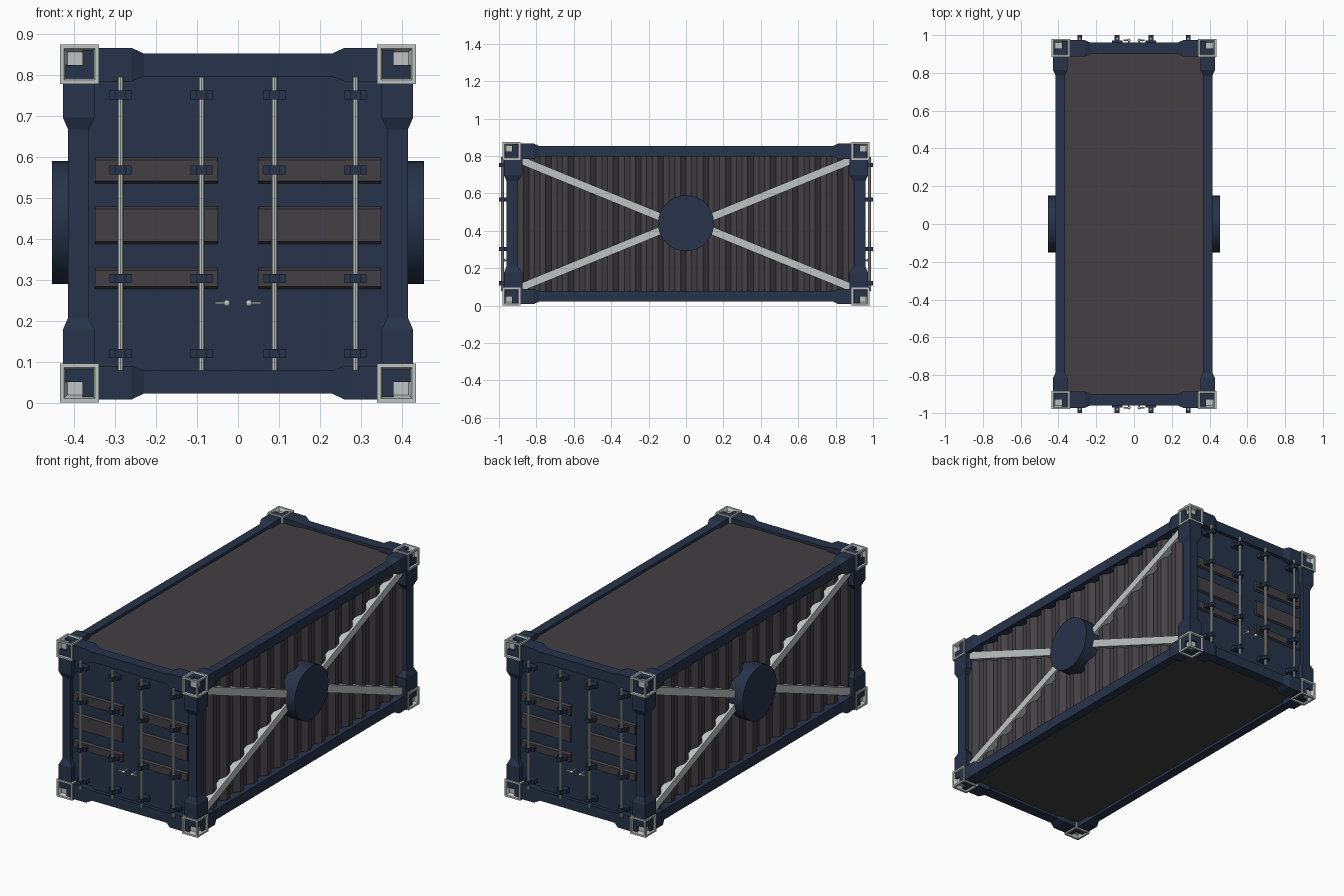
import bpy, bmesh, math
from mathutils import Matrix, Vector

if "Cube" in bpy.data.objects:
    bpy.data.objects.remove(bpy.data.objects["Cube"])

H = 0.875  # overall height


def material(name, rgb):
    m = bpy.data.materials.new(name)
    m.diffuse_color = (*rgb, 1)
    m.use_nodes = True
    m.node_tree.nodes["Principled BSDF"].inputs["Base Color"].default_value = m.diffuse_color
    return m


BLUE = material("navy paint", (0.020, 0.033, 0.068))
GREY = material("dark grey panel", (0.056, 0.050, 0.056))
STEEL = material("pale steel", (0.52, 0.56, 0.55))


def finish(bm, name, mat, smooth=False):
    bmesh.ops.recalc_face_normals(bm, faces=bm.faces)
    me = bpy.data.meshes.new(name)
    bm.to_mesh(me)
    bm.free()
    me.materials.append(mat)
    ob = bpy.data.objects.new(name, me)
    bpy.context.collection.objects.link(ob)
    if smooth:
        bpy.ops.object.select_all(action='DESELECT')
        ob.select_set(True)
        bpy.context.view_layer.objects.active = ob
        bpy.ops.object.shade_smooth_by_angle(angle=math.radians(35))
    return ob


def box(name, mat, lo, hi):
    bm = bmesh.new()
    size = [b - a for a, b in zip(lo, hi)]
    mid = [(a + b) / 2 for a, b in zip(lo, hi)]
    bmesh.ops.create_cube(bm, size=1, matrix=Matrix.Translation(mid) @ Matrix.Diagonal((*size, 1)))
    return finish(bm, name, mat)


def cylinder(name, mat, centre, radius, depth, axis, sides):
    bm = bmesh.new()
    rot = Vector((0, 0, 1)).rotation_difference(Vector(axis)).to_matrix().to_4x4()
    bmesh.ops.create_cone(bm, cap_ends=True, segments=sides, radius1=radius, radius2=radius,
                          depth=depth, matrix=Matrix.Translation(centre) @ rot)
    return finish(bm, name, mat, True)


def loft(name, mat, rings):
    """Bridge equal-sized closed rings of points and cap both ends."""
    bm = bmesh.new()
    vs = [[bm.verts.new(p) for p in r] for r in rings]
    n = len(vs[0])
    for a, b in zip(vs, vs[1:]):
        for i in range(n):
            j = (i + 1) % n
            bm.faces.new((a[i], a[j], b[j], b[i]))
    bm.faces.new(vs[0])
    bm.faces.new(vs[-1])
    return finish(bm, name, mat)


def beam(name, axis, stops, slim, wide):
    """Rectangular beam with thick ends; slim and wide are (a0, a1, b0, b1)."""
    rings = []
    for t, s in zip(stops, (wide, wide, slim, slim, wide, wide)):
        a0, a1, b0, b1 = s
        ring = []
        for a, b in ((a0, b0), (a1, b0), (a1, b1), (a0, b1)):
            p = [a, b]
            p.insert(axis, t)
            ring.append(p)
        rings.append(ring)
    loft(name, BLUE, rings)


# Corner castings with recessed outer faces
def casting(sx, sy, top):
    sz = 1 if top else -1
    bm = bmesh.new()
    c = (sx * 0.3875, sy * 0.9325, H / 2 + sz * (H / 2 - 0.048))
    bmesh.ops.create_cube(bm, size=0.096, matrix=Matrix.Translation(c))
    bm.normal_update()
    out = [f for f in bm.faces if max(f.normal.x * sx, f.normal.y * sy, f.normal.z * sz) > 0.9]
    bmesh.ops.inset_individual(bm, faces=out, thickness=0.014, depth=0)
    bmesh.ops.inset_individual(bm, faces=out, thickness=0.012, depth=-0.018)
    finish(bm, "corner_casting", STEEL)


# Frame: posts, side rails, end rails
for sx in (-1, 1):
    for sy in (-1, 1):
        for top in (False, True):
            casting(sx, sy, top)
        beam("corner_post", 2, (0.05, 0.178, 0.208, H - 0.208, H - 0.178, H - 0.05),
             (sx * 0.365, sx * 0.415, sy * 0.898, sy * 0.96),
             (sx * 0.35, sx * 0.428, sy * 0.875, sy * 0.973))

for top in (False, True):
    def z(v):
        return H - v if top else v
    slim_z, wide_z = (z(0.022), z(0.078)), (z(0.008), z(0.09))
    for s in (-1, 1):
        beam("side_rail", 1, (-0.93, -0.815, -0.785, 0.785, 0.815, 0.93),
             (s * 0.365, s * 0.415, *slim_z), (s * 0.352, s * 0.428, *wide_z))
        beam("end_rail", 0, (-0.38, -0.26, -0.23, 0.23, 0.26, 0.38),
             (s * 0.90, s * 0.96, *slim_z), (s * 0.888, s * 0.973, *wide_z))

# Roof and floor panels, set just inside the rails
box("roof", GREY, (-0.37, -0.905, 0.81), (0.37, 0.905, 0.838))
box("floor", GREY, (-0.37, -0.905, 0.037), (0.37, 0.905, 0.065))

# Corrugated side walls, braces and round hubs
PITCH = 0.12
for s in (-1, 1):
    line = []
    for i in range(15):
        y = -0.9 + i * PITCH
        line += [(0.393, y), (0.393, y + 0.03), (0.368, y + 0.06), (0.368, y + 0.09)]
    line += [(0.393, 0.9), (0.345, 0.9), (0.345, -0.9)]
    loft("corrugated_wall", GREY, [[(s * x, y, h) for x, y in line] for h in (0.06, 0.815)])

    for sy in (-1, 1):
        for sz in (-1, 1):
            a = Vector((0.09, 0.017))
            b = Vector((0.905, 0.349))
            d = (b - a).normalized()
            n = Vector((-d.y, d.x)) * 0.021
            ends = []
            for p in (a, b):
                q, r = p - n, p + n
                ends.append([(s * x, sy * e.x, H / 2 + sz * e.y)
                             for x, e in ((0.36, q), (0.405, q), (0.405, r), (0.36, r))])
            loft("diagonal_brace", STEEL, ends)
    cylinder("round_hub", BLUE, (s * 0.4075, 0, H / 2 + 0.003), 0.15, 0.095, (1, 0, 0), 32)

# Door ends
for s in (-1, 1):
    def ybox(name, mat, x0, x1, y0, y1, z0, z1):
        ya, yb = sorted((s * y0, s * y1))
        return box(name, mat, (x0, ya, z0), (x1, yb, z1))

    ybox("door_panel", BLUE, -0.37, 0.37, 0.90, 0.94, 0.06, 0.815)

    # Raised grey bands with sloped upper and lower edges
    for x0, x1 in ((-0.35, -0.05), (0.05, 0.35)):
        for z0, z1 in ((0.277, 0.33), (0.387, 0.48), (0.535, 0.60)):
            prof = ((0.938, z0), (0.952, z0 + 0.007), (0.952, z1 - 0.007), (0.938, z1))
            loft("door_band", GREY, [[(x, s * y, h) for y, h in prof] for x in (x0, x1)])

    # Locking rods and their clamps
    for x in (-0.287, -0.089, 0.089, 0.287):
        cylinder("locking_rod", STEEL, (x, s * 0.981, H / 2), 0.0078, 0.717, (0, 0, 1), 10)
        for h in (0.12, 0.303, 0.568, 0.752):
            ybox("clamp_foot", BLUE, x - 0.027, x + 0.027, 0.938, 0.972, h - 0.011, h + 0.011)
            ybox("clamp_cap", BLUE, x - 0.013, x + 0.013, 0.96, 1.0, h - 0.011, h + 0.011)

    # Small door handles
    for sx in (-1, 1):
        cylinder("handle_stem", STEEL, (sx * 0.028, s * 0.955, 0.243), 0.005, 0.04, (0, 1, 0), 8)
        cylinder("handle_bar", STEEL, (sx * 0.041, s * 0.973, 0.243), 0.0045, 0.03, (1, 0, 0), 8)
        bm = bmesh.new()
        bmesh.ops.create_uvsphere(bm, u_segments=10, v_segments=6, radius=0.0085,
                                  matrix=Matrix.Translation((sx * 0.027, s * 0.973, 0.243)))
        finish(bm, "handle_knob", STEEL, True)
